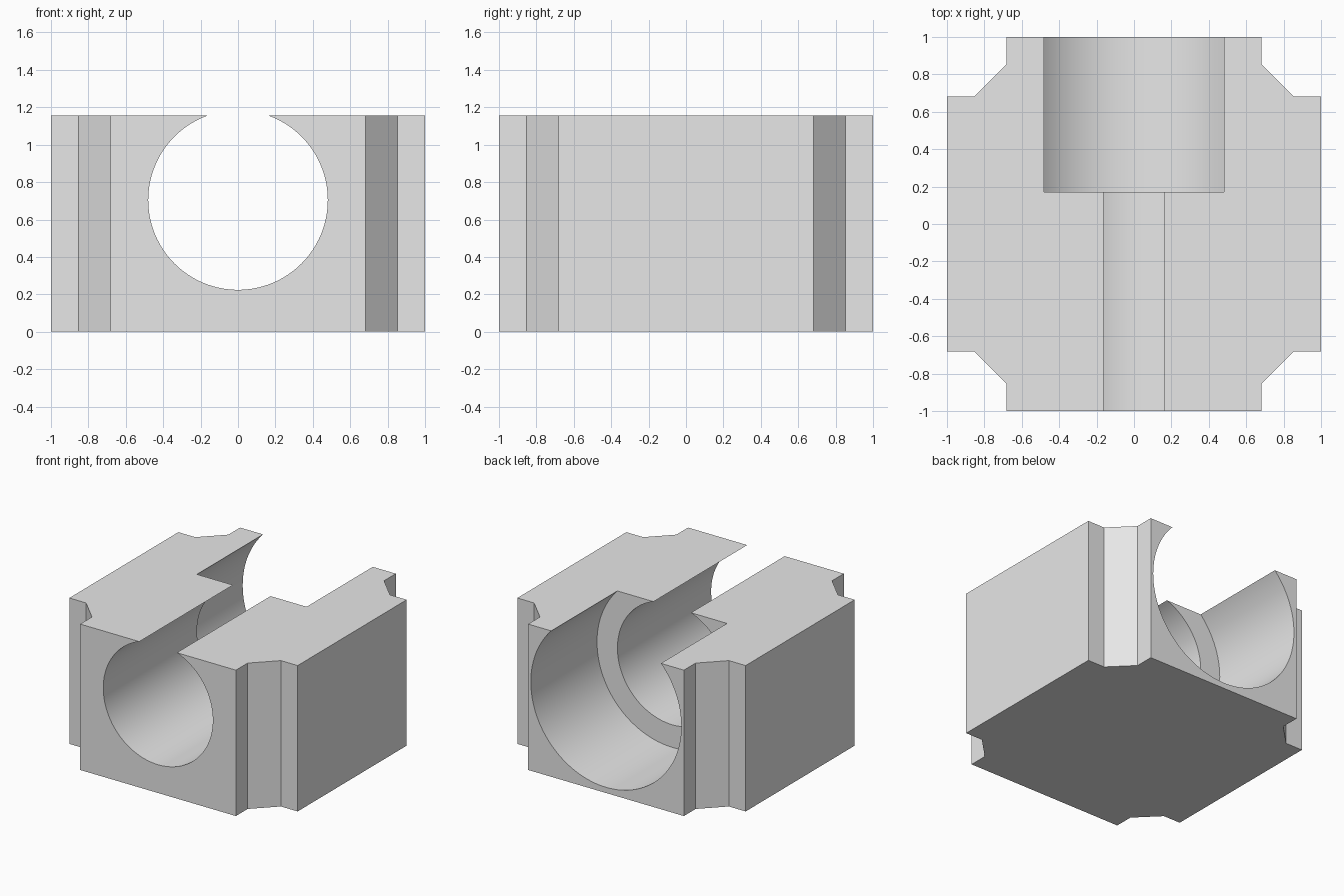
import bpy, bmesh, math
from mathutils import Matrix

if "Cube" in bpy.data.objects:
    bpy.data.objects.remove(bpy.data.objects["Cube"])

HEIGHT = 1.155
AXIS_Z = 0.704

grey = bpy.data.materials.new("light grey")
grey.diffuse_color = (0.8, 0.8, 0.8, 1)
grey.use_nodes = True
grey.node_tree.nodes["Principled BSDF"].inputs["Base Color"].default_value = grey.diffuse_color


def make_object(name, bm):
    bmesh.ops.recalc_face_normals(bm, faces=bm.faces)
    mesh = bpy.data.meshes.new(name)
    bm.to_mesh(mesh)
    bm.free()
    mesh.materials.append(grey)
    obj = bpy.data.objects.new(name, mesh)
    bpy.context.collection.objects.link(obj)
    return obj


def bore_cutter(name, radius, y0, y1):
    bm = bmesh.new()
    place = Matrix.Translation((0, (y0 + y1) / 2, AXIS_Z)) @ Matrix.Rotation(math.pi / 2, 4, 'X')
    bmesh.ops.create_cone(bm, cap_ends=True, segments=128, radius1=radius,
                          radius2=radius, depth=y1 - y0, matrix=place)
    return make_object(name, bm)


# Block outline: one notched corner repeated by quarter turns
corner = [(0.682, -1), (0.682, -0.853), (0.853, -0.682), (1, -0.682)]
outline = []
for turn in range(4):
    for x, y in corner:
        for _ in range(turn):
            x, y = -y, x
        outline.append((x, y))

bm = bmesh.new()
base = bm.faces.new([bm.verts.new((x, y, 0)) for x, y in outline])
top = bmesh.ops.extrude_face_region(bm, geom=[base])["geom"]
bmesh.ops.translate(bm, vec=(0, 0, HEIGHT),
                    verts=[g for g in top if isinstance(g, bmesh.types.BMVert)])
block = make_object("bearing_block", bm)

# Stepped open bore: narrow through hole and wide rear counterbore
cutters = [bore_cutter("narrow_bore_cutter", 0.48, -1.2, 0.5),
           bore_cutter("wide_bore_cutter", 0.659, 0.172, 1.2)]
bpy.context.view_layer.objects.active = block
block.select_set(True)
for cutter in cutters:
    cutter.hide_render = True
    mod = block.modifiers.new(cutter.name, 'BOOLEAN')
    mod.operation = 'DIFFERENCE'
    mod.solver = 'EXACT'
    mod.object = cutter
    bpy.ops.object.modifier_apply(modifier=mod.name)
for cutter in cutters:
    bpy.data.objects.remove(cutter)

# Smooth bore walls, crisp block edges
bpy.ops.object.shade_smooth_by_angle(angle=math.radians(25))
